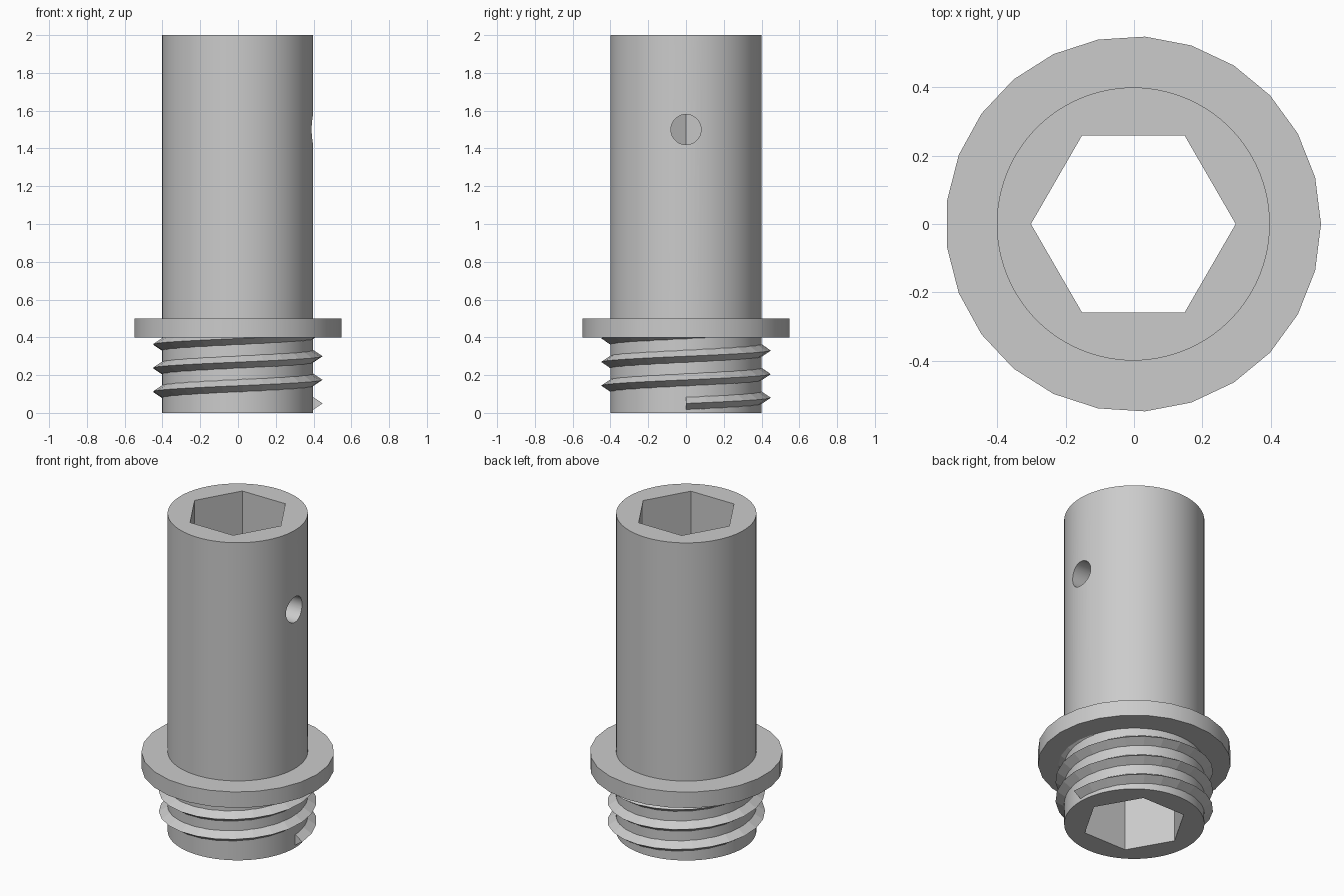
import bpy, bmesh, math
from mathutils import Matrix

cube = bpy.data.objects.get("Cube")
if cube:
    bpy.data.objects.remove(cube, do_unlink=True)

CENTRE_X = -0.002

steel = bpy.data.materials.new("grey_metal")
steel.use_nodes = True
GREY = (0.6, 0.6, 0.6, 1)
steel.diffuse_color = GREY
steel.node_tree.nodes["Principled BSDF"].inputs["Base Color"].default_value = GREY


def add_object(name, bm):
    bmesh.ops.recalc_face_normals(bm, faces=bm.faces)
    mesh = bpy.data.meshes.new(name)
    bm.to_mesh(mesh)
    bm.free()
    mesh.materials.append(steel)
    obj = bpy.data.objects.new(name, mesh)
    obj.location.x = CENTRE_X
    bpy.context.collection.objects.link(obj)
    return obj


def activate(obj):
    bpy.ops.object.select_all(action='DESELECT')
    obj.select_set(True)
    bpy.context.view_layer.objects.active = obj


def smooth(obj):
    activate(obj)
    bpy.ops.object.shade_smooth_by_angle(angle=math.radians(30))


def prism(name, sides, radius, length, matrix):
    bm = bmesh.new()
    bmesh.ops.create_cone(bm, cap_ends=True, segments=sides, radius1=radius,
                          radius2=radius, depth=length, matrix=matrix)
    return add_object(name, bm)


def sweep(name, profile, per_turn, steps, pitch=0.0, closed=False):
    """Carry an (r, z) profile round the z axis, climbing by pitch per turn."""
    bm = bmesh.new()
    rings = []
    for i in range(steps if closed else steps + 1):
        a = math.tau * i / per_turn
        rise = pitch * i / per_turn
        rings.append([bm.verts.new((r * math.cos(a), r * math.sin(a), z + rise))
                      for r, z in profile])
    n = len(profile)
    for i in range(steps):
        r0, r1 = rings[i], rings[(i + 1) % len(rings)]
        for j in range(n):
            k = (j + 1) % n
            bm.faces.new((r0[j], r0[k], r1[k], r1[j]))
    if not closed:
        bm.faces.new(rings[0])
        bm.faces.new(rings[-1])
    return add_object(name, bm)


# Tube body with a hexagonal bore and one round side hole
body = prism("tube_body", 100, 0.4, 2, Matrix.Translation((0, 0, 1)))
# The hexagon has corners on the x axis
bore = prism("bore_cutter", 6, 0.3, 3,
             Matrix.Translation((0, 0, 1)) @ Matrix.Rotation(math.pi / 2, 4, 'Z'))
xs = [abs(v.co.x) for v in bore.data.vertices]
if max(xs) < 0.29:
    bore.data.transform(Matrix.Rotation(math.pi / 2, 4, 'Z'))
hole = prism("side_hole_cutter", 48, 0.08, 0.6,
             Matrix.Translation((0.3, 0, 1.5)) @ Matrix.Rotation(math.pi / 2, 4, 'Y'))
for cutter in (bore, hole):
    cutter.hide_render = True
    mod = body.modifiers.new("cut", 'BOOLEAN')
    mod.operation = 'DIFFERENCE'
    mod.solver = 'EXACT'
    mod.object = cutter
    activate(body)
    bpy.ops.object.modifier_apply(modifier=mod.name)
    bpy.data.objects.remove(cutter, do_unlink=True)
smooth(body)

# Collar
collar = sweep("collar", [(0.39, 0.4), (0.55, 0.4), (0.55, 0.5), (0.39, 0.5)],
               25, 25, closed=True)
smooth(collar)

# Screw thread, running up into the collar
sweep("screw_thread", [(0.39, 0.01), (0.45, 0.05), (0.39, 0.09)],
      25, 76, pitch=0.125)
